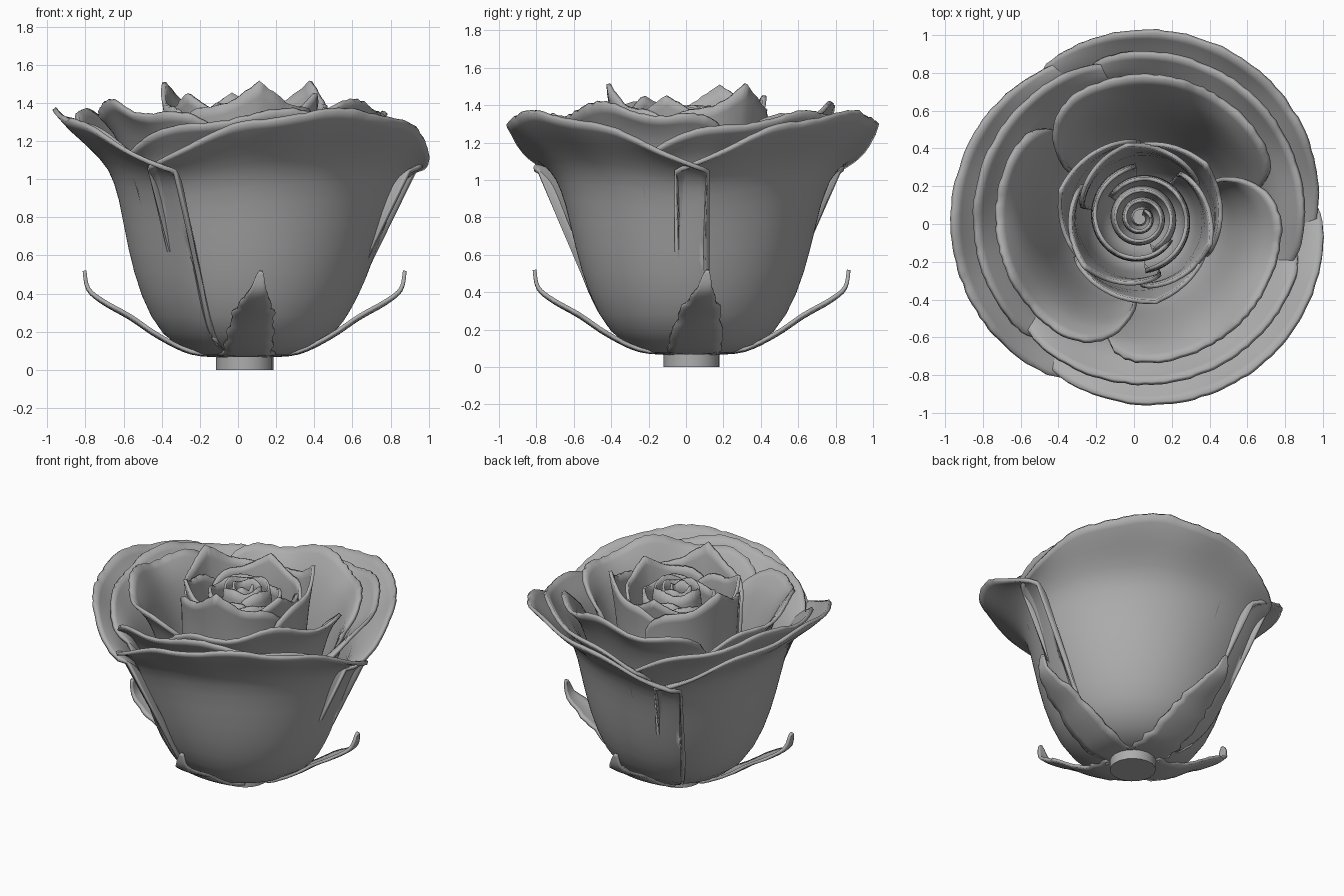
import bpy, bmesh, math, random
from mathutils import Vector

if "Cube" in bpy.data.objects:
    bpy.data.objects.remove(bpy.data.objects["Cube"])

random.seed(4)
CX, CY = 0.035, 0.03          # axis of the flower
mat = bpy.data.materials.new("soft grey")
mat.diffuse_color = (0.42, 0.42, 0.42, 1)
mat.use_nodes = True
mat.node_tree.nodes["Principled BSDF"].inputs["Base Color"].default_value = mat.diffuse_color


def finish(name, bm, thick=0.0):
    me = bpy.data.meshes.new(name)
    bmesh.ops.recalc_face_normals(bm, faces=bm.faces)
    bm.to_mesh(me)
    bm.free()
    ob = bpy.data.objects.new(name, me)
    bpy.context.collection.objects.link(ob)
    me.materials.append(mat)
    if thick:
        m = ob.modifiers.new("thickness", 'SOLIDIFY')
        m.thickness, m.offset = thick, 0
    bpy.ops.object.select_all(action='DESELECT')
    ob.select_set(True)
    bpy.context.view_layer.objects.active = ob
    bpy.ops.object.shade_smooth_by_angle(angle=math.radians(40))
    return ob


def curve(pts, t):
    """Smooth curve through the profile points, t in 0..1."""
    n = len(pts) - 1
    i = min(int(t * n), n - 1)
    f = t * n - i
    p = [Vector(pts[min(max(k, 0), n)]) for k in (i - 1, i, i + 1, i + 2)]
    return 0.5 * (2 * p[1] + (p[2] - p[0]) * f + (2 * p[0] - 5 * p[1] + 4 * p[2] - p[3]) * f * f
                  + (3 * p[1] - p[0] - 3 * p[2] + p[3]) * f ** 3)


def grid(name, point, nu, nv, thick):
    bm = bmesh.new()
    rows = [[bm.verts.new(point(i / nu * 2 - 1, j / nv)) for j in range(nv + 1)] for i in range(nu + 1)]
    for a, b in zip(rows, rows[1:]):
        for j in range(nv):
            bm.faces.new((a[j], b[j], b[j + 1], a[j + 1]))
    return finish(name, bm, thick)


def petal(name, mid, half, centre, end, lean=0.0, curl=0.0, spiral=0.0, power=8, low=0.3,
          wave=0.0, waves=3, blend=2.0, nu=60, nv=18, thick=0.024):
    """Sector whose profile blends from centre to end; the corners are rounded off."""
    jag = [random.uniform(-0.009, 0.009) for _ in range(nu + 1)]

    def point(u, v):
        k = abs(u) ** blend
        s = low + (1 - low) * max(0, 1 - abs(u) ** power) ** (1 / 2.5)
        s = min(1, s + jag[round((u + 1) / 2 * nu)] * (v > 0.99) - 0.008)
        p = curve(centre, v * s).lerp(curve(end, v * s), k)
        r = p.x + lean * u * min(1, v * 3)
        r *= 1 - curl * max(0, (u - 0.5) * 2) ** 2 * v - spiral * (u + 1) / 2
        z = p.y + wave * math.cos(waves * math.pi * u) * v ** 5
        a = math.radians(mid + half * u)
        return CX + r * math.cos(a), CY + r * math.sin(a), z
    return grid(name, point, nu, nv, thick)


# Outer cup: three broad petals with flared lips
cup_mid = [(.08, .08), (.25, .09), (.42, .2), (.53, .4), (.6, .65), (.65, .9), (.71, 1.06),
           (.82, 1.18), (.92, 1.27), (1.0, 1.36)]
cup_end = [(.08, .08), (.25, .09), (.45, .2), (.58, .4), (.67, .62), (.74, .8), (.8, .94),
           (.85, 1.0), (.9, 1.02), (.94, 1.0)]
for i in range(3):
    petal(f"outer_petal_{i + 1}", 300 + 120 * i, 68, cup_mid, cup_end, lean=.015, power=24, low=.35,
          wave=.012, waves=4)

# Second ring, slightly inside and rotated
mid2 = [(.08, .13), (.25, .15), (.4, .26), (.5, .45), (.56, .7), (.61, .95), (.7, 1.14), (.8, 1.25), (.88, 1.35)]
end2 = [(.08, .13), (.25, .15), (.42, .26), (.54, .45), (.62, .7), (.68, .9), (.75, 1.04), (.8, 1.09), (.86, 1.1)]
for i in range(3):
    petal(f"second_petal_{i + 1}", 285 + 120 * i, 68, mid2, end2, lean=.012, power=20, low=.4, wave=.02)

# Third ring: rounded petals, one end curled towards the middle
mid3 = [(.08, .2), (.25, .23), (.38, .35), (.46, .55), (.52, .8), (.58, 1.05), (.66, 1.25), (.76, 1.39)]
end3 = [(.08, .2), (.25, .23), (.38, .35), (.47, .55), (.53, .8), (.6, 1.0), (.66, 1.15), (.74, 1.22)]
for i in range(3):
    petal(f"third_petal_{i + 1}", 80 + 120 * i, 68, mid3, end3, lean=-.02, curl=.25, power=10, low=.5,
          wave=.03)

# Bud: two rings of upright pointed petals
for ring, (r, top, turn) in enumerate([(.41, 1.5, 40), (.36, 1.44, 100)]):
    tall = [(.1, .3), (r * .75, .45), (r * .9, .8), (r * .96, 1.1), (r * 1.02, 1.3), (r * 1.1, top)]
    short = [(.1, .3), (r * .75, .45), (r * .9, .8), (r * .93, 1.0), (r * .93, 1.18), (r * .95, 1.3)]
    for i in range(3):
        petal(f"bud_petal_{ring + 1}_{i + 1}", turn + 120 * i, 70, tall, short, lean=-.02, power=14,
              low=.6, blend=.8, wave=.015, nu=44, nv=12, thick=.022)

# Heart: a wrapped petal pair and a rolled core
wrap = [(.1, .5), (.24, .65), (.28, .9), (.28, 1.15), (.27, 1.34)]
for i in range(2):
    petal(f"heart_petal_{i + 1}", 30 + 180 * i, 115, wrap, wrap, spiral=.3, power=10, low=.7, wave=.015,
          nu=50, nv=10, thick=.02)
core = [(.1, .7), (.17, .85), (.19, 1.1), (.19, 1.25), (.17, 1.39)]
petal("rolled_core", 0, 430, core, core, spiral=.75, power=40, low=.7, wave=.012, waves=9,
      nu=130, nv=8, thick=.016)

# Sepals: four thin leaves curving up from the base
spine = [(.1, .075), (.28, .09), (.45, .17), (.6, .27), (.74, .35), (.82, .42), (.84, .52)]
for i in range(4):
    ang = math.radians(90 * i)
    rough = [random.uniform(.85, 1.12) for _ in range(25)]

    def leaf(u, v):
        p = curve(spine, (u + 1) / 2)
        t = (u + 1) / 2
        w = (.13 * (1 - t) ** .8 + .028 * math.sin(math.pi * min(t * 1.15, 1)) + .008) * rough[round(t * 24)]
        side = (v * 2 - 1) * w + .085 * t
        lift = .05 * (v * 2 - 1) ** 2 * t
        x, y = p.x, side
        return (CX + x * math.cos(ang) - y * math.sin(ang),
                CY + x * math.sin(ang) + y * math.cos(ang), p.y + lift * (1 - t))
    grid(f"sepal_{i + 1}", leaf, 24, 6, .02)

# Stem stub
bm = bmesh.new()
bmesh.ops.create_cone(bm, cap_ends=True, segments=20, radius1=.15, radius2=.15, depth=.11)
bmesh.ops.translate(bm, verts=bm.verts, vec=(CX, CY, .055))
finish("stem", bm)
